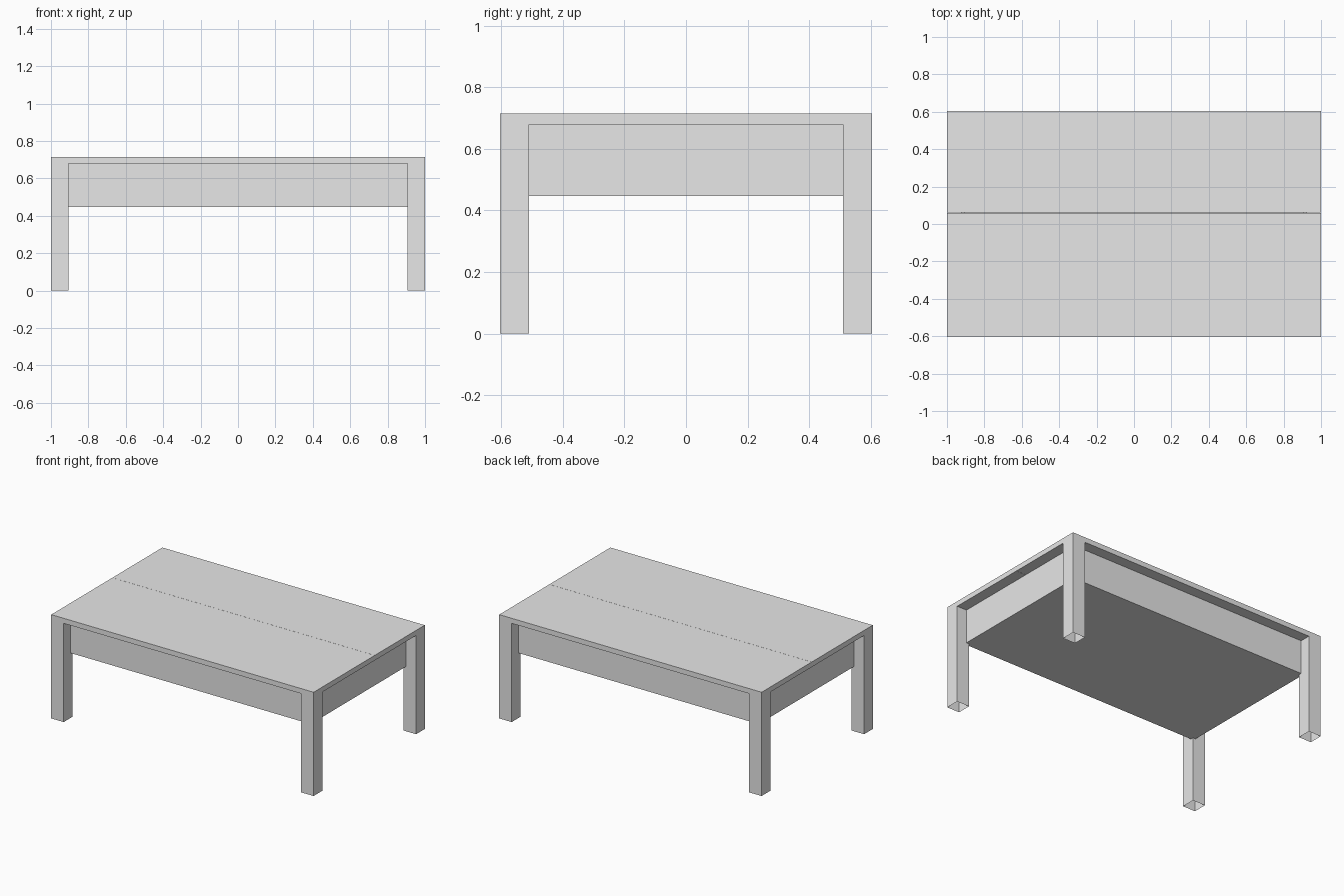
import bpy
import bmesh

cube = bpy.data.objects.get("Cube")
if cube:
    bpy.data.objects.remove(cube, do_unlink=True)

grey = bpy.data.materials.new("light_grey")
grey.use_nodes = True
grey.diffuse_color = (0.8, 0.8, 0.8, 1)
grey.node_tree.nodes["Principled BSDF"].inputs["Base Color"].default_value = (0.8, 0.8, 0.8, 1)


def box(name, low, high, open_bottom=False):
    """Box between two corners, optionally without its bottom face."""
    bm = bmesh.new()
    bmesh.ops.create_cube(bm, size=1)
    if open_bottom:
        bottom = [f for f in bm.faces if f.normal.z < -0.5]
        bmesh.ops.delete(bm, geom=bottom, context='FACES_ONLY')
    for v in bm.verts:
        v.co = [(a + b) / 2 + c * (b - a) for a, b, c in zip(low, high, v.co)]
    mesh = bpy.data.meshes.new(name)
    bm.to_mesh(mesh)
    bm.free()
    mesh.materials.append(grey)
    obj = bpy.data.objects.new(name, mesh)
    bpy.context.collection.objects.link(obj)
    return obj


X, Y = 1.0, 0.605           # half length and half width
TOP, UNDER = 0.715, 0.68    # tabletop faces
LEG = 0.095
SEAM = 0.06
APRON_Z, BOARD = 0.447, 0.02
ix, iy = X - LEG, Y - LEG   # inner leg faces

# Tabletop in two boards
box("tabletop_front", (-X, -Y, UNDER), (X, SEAM - 0.0005, TOP))
box("tabletop_back", (-X, SEAM + 0.0005, UNDER), (X, Y, TOP))

# Hollow legs and the four apron boards
for sx, side in ((1, "left"), (-1, "right")):
    for sy, end in ((-1, "front"), (1, "back")):
        xs = sorted((sx * ix, sx * X))
        ys = sorted((sy * iy, sy * Y))
        box(f"{end}_{side}_leg", (xs[0], ys[0], 0), (xs[1], ys[1], UNDER), True)
    xs = sorted((sx * ix, sx * (ix + BOARD)))
    box(f"{side}_apron", (xs[0], -iy, APRON_Z), (xs[1], iy, UNDER))

for sy, end in ((-1, "front"), (1, "back")):
    ys = sorted((sy * iy, sy * (iy + BOARD)))
    box(f"{end}_apron", (-ix, ys[0], APRON_Z), (ix, ys[1], UNDER))

# Panel closing the storage box from below
box("bottom_panel", (-ix, -iy, APRON_Z), (ix, iy, APRON_Z + BOARD))
